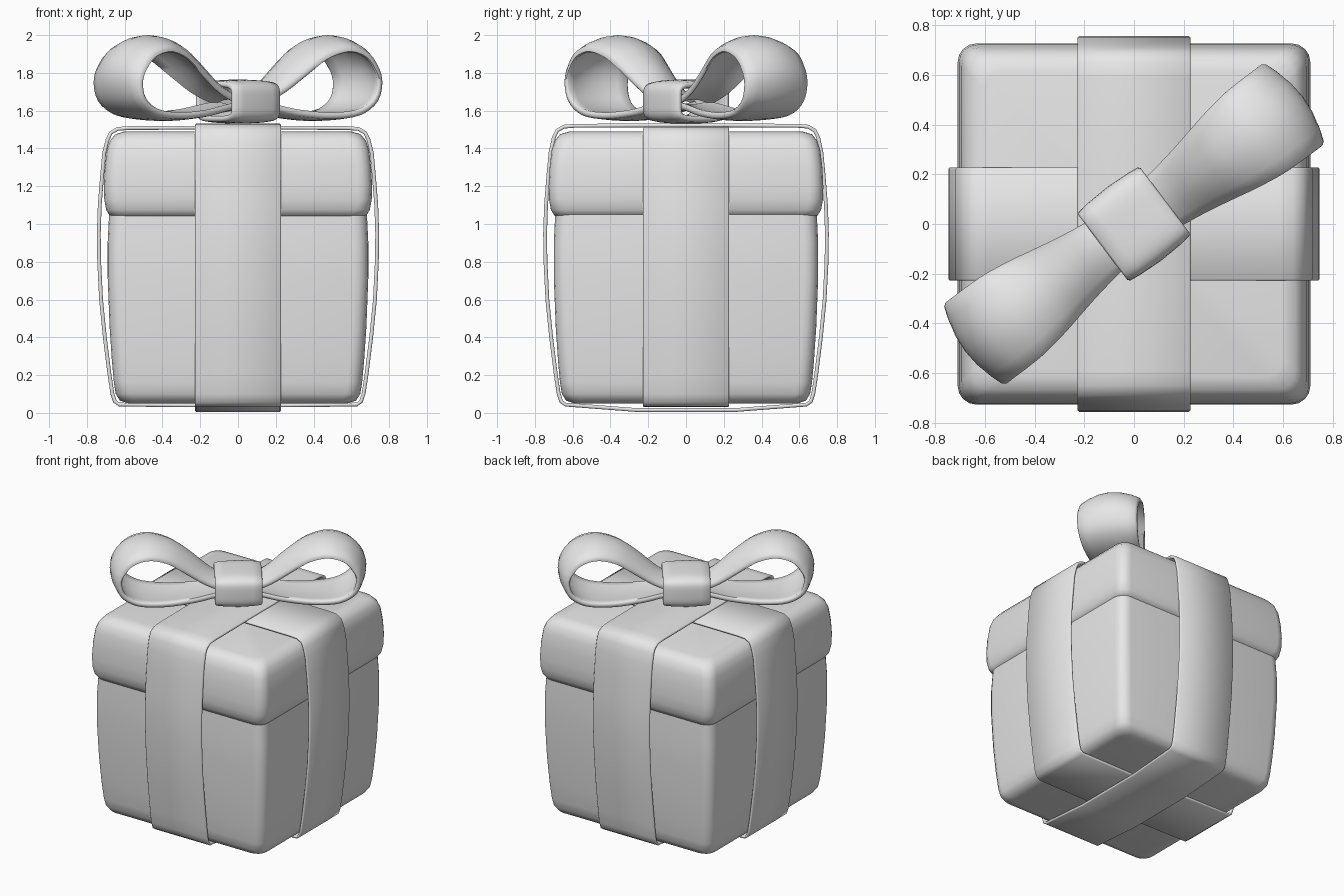
import bpy, bmesh, math
from mathutils import Vector

cube = bpy.data.objects.get("Cube")
if cube:
    bpy.data.objects.remove(cube, do_unlink=True)

grey = bpy.data.materials.new("light_grey")
grey.use_nodes = True
grey.diffuse_color = (0.8, 0.8, 0.8, 1)
grey.node_tree.nodes["Principled BSDF"].inputs["Base Color"].default_value = (0.8, 0.8, 0.8, 1)


def loft(name, rings, closed=False, angle=60):
    """Skin a row of equal rings, capping the ends unless the row is closed."""
    bm = bmesh.new()
    rows = [[bm.verts.new(p) for p in ring] for ring in rings]
    n = len(rows[0])
    pairs = list(zip(rows, rows[1:])) + ([(rows[-1], rows[0])] if closed else [])
    for a, b in pairs:
        for i in range(n):
            j = (i + 1) % n
            bm.faces.new((a[i], a[j], b[j], b[i]))
    if not closed:
        bm.faces.new(rows[0])
        bm.faces.new(rows[-1])
    bmesh.ops.recalc_face_normals(bm, faces=bm.faces)
    mesh = bpy.data.meshes.new(name)
    bm.to_mesh(mesh)
    bm.free()
    mesh.materials.append(grey)
    obj = bpy.data.objects.new(name, mesh)
    bpy.context.collection.objects.link(obj)
    bpy.ops.object.select_all(action='DESELECT')
    obj.select_set(True)
    bpy.context.view_layer.objects.active = obj
    bpy.ops.object.shade_smooth_by_angle(angle=math.radians(angle))
    return obj


def rounded_box(name, hx, hy, profile, r=0.075, seg=4):
    """Stack rounded rectangles; profile holds (inset, height)."""
    rings = []
    for inset, z in profile:
        ring = []
        for k, (sx, sy) in enumerate(((1, 1), (-1, 1), (-1, -1), (1, -1))):
            for i in range(seg + 1):
                a = math.pi / 2 * (k + i / seg)
                ring.append((sx * (hx - inset - r) + r * math.cos(a),
                             sy * (hy - inset - r) + r * math.sin(a), z))
        rings.append(ring)
    return loft(name, rings)


def ribbon(name, path, heading, thick, across, closed=False, crown=lambda z: 0):
    """Sweep a crowned strip along (distance, height, half width) points."""
    along = Vector((math.cos(heading), math.sin(heading), 0))
    side = Vector((-along.y, along.x, 0))
    up = Vector((0, 0, 1))
    section = [(-1, .7), (-1, .3)] + [(t, 0) for t in across] \
        + [(1, .3), (1, .7)] + [(t, 1) for t in reversed(across)]
    rings, n = [], len(path)
    for i, (s, z, w) in enumerate(path):
        a = path[(i - 1) % n] if closed else path[max(i - 1, 0)]
        b = path[(i + 1) % n] if closed else path[min(i + 1, n - 1)]
        out = (along * (a[1] - b[1]) + up * (b[0] - a[0])).normalized()
        rings.append([along * s + up * z + side * (w * t)
                      - out * (thick * depth + crown(z) * t * t) for t, depth in section])
    return loft(name, rings, closed)


def smooth_path(pts, steps=4):
    """Catmull-Rom interpolation through the points."""
    pts = [Vector(p) for p in pts]
    ext = [2 * pts[0] - pts[1]] + pts + [2 * pts[-1] - pts[-2]]
    res = []
    for a, b, c, d in zip(ext, ext[1:], ext[2:], ext[3:]):
        for k in range(steps):
            t = k / steps
            res.append(0.5 * (2 * b + (c - a) * t + (2 * a - 5 * b + 4 * c - d) * t ** 2
                              + (3 * b - a - 3 * c + d) * t ** 3))
    return res + [pts[-1]]


# Box body and lid, both gently bulging
rounded_box("box_body", 0.69, 0.70,
            [(.11, .05), (.065, .065), (.043, .10), (.033, .16), (.022, .28),
             (.01, .46), (0, .72), (0, .9), (.01, 1.1)])
rounded_box("box_lid", 0.71, 0.727,
            [(.06, 1.035), (.03, 1.045), (.012, 1.075), (.002, 1.13), (0, 1.2),
             (.005, 1.3), (.016, 1.39), (.032, 1.44), (.06, 1.475), (.11, 1.49)])

# Two bands wrapped around the box
half = [(.25, 1.52), (.58, 1.518), (.64, 1.513), (.68, 1.49), (.70, 1.45), (.718, 1.38),
        (.73, 1.25), (.742, 1.1), (.747, .95), (.745, .8), (.735, .6), (.715, .4),
        (.69, .2), (.675, .1), (.66, .055), (.63, .034), (.25, .03)]
for name, heading, grow, lift, sag in (("side_band", 0, 0, 0, 0),
                                       ("front_band", math.pi / 2, .009, .012, .025)):
    right = [(s + grow, z + (lift if z > 1.4 else 0) - (sag if s < .3 and z < 1 else 0), .228)
             for s, z in half]
    left = [(-s, z, w) for s, z, w in reversed(right)]
    ribbon(name, right + left, heading, .02, (-.975, .975), closed=True)

# Bow loops, one on each side of the knot
bow = math.radians(37)
loop = smooth_path([(.05, 1.69, .11), (.18, 1.76, .13), (.32, 1.88, .158), (.45, 1.965, .182),
                    (.60, 2.0, .2), (.74, 1.96, .204), (.83, 1.865, .204), (.85, 1.75, .204),
                    (.80, 1.635, .2), (.68, 1.565, .188), (.5, 1.545, .168),
                    (.3, 1.56, .142), (.15, 1.585, .122), (.05, 1.60, .11)])
for name, turn in (("left_bow_loop", 0), ("right_bow_loop", math.pi)):
    ribbon(name, loop, bow + turn, .035, (-.95, -.7, -.35, 0, .35, .7, .95),
           crown=lambda z: .012 + .05 * min(max((z - 1.56) / .3, 0), 1))


# Knot ring holding the loops
def power(v):
    return math.copysign(math.sqrt(abs(v)), v)


knot = []
for i in range(40):
    a = -2 * math.pi * (i + .5) / 40
    knot.append((.184 * power(math.cos(a)), 1.648 + .117 * power(math.sin(a)), .157))
ribbon("bow_knot", knot, bow + math.pi / 2, .03, (-.95, -.6, 0, .6, .95),
       closed=True, crown=lambda z: .012)
